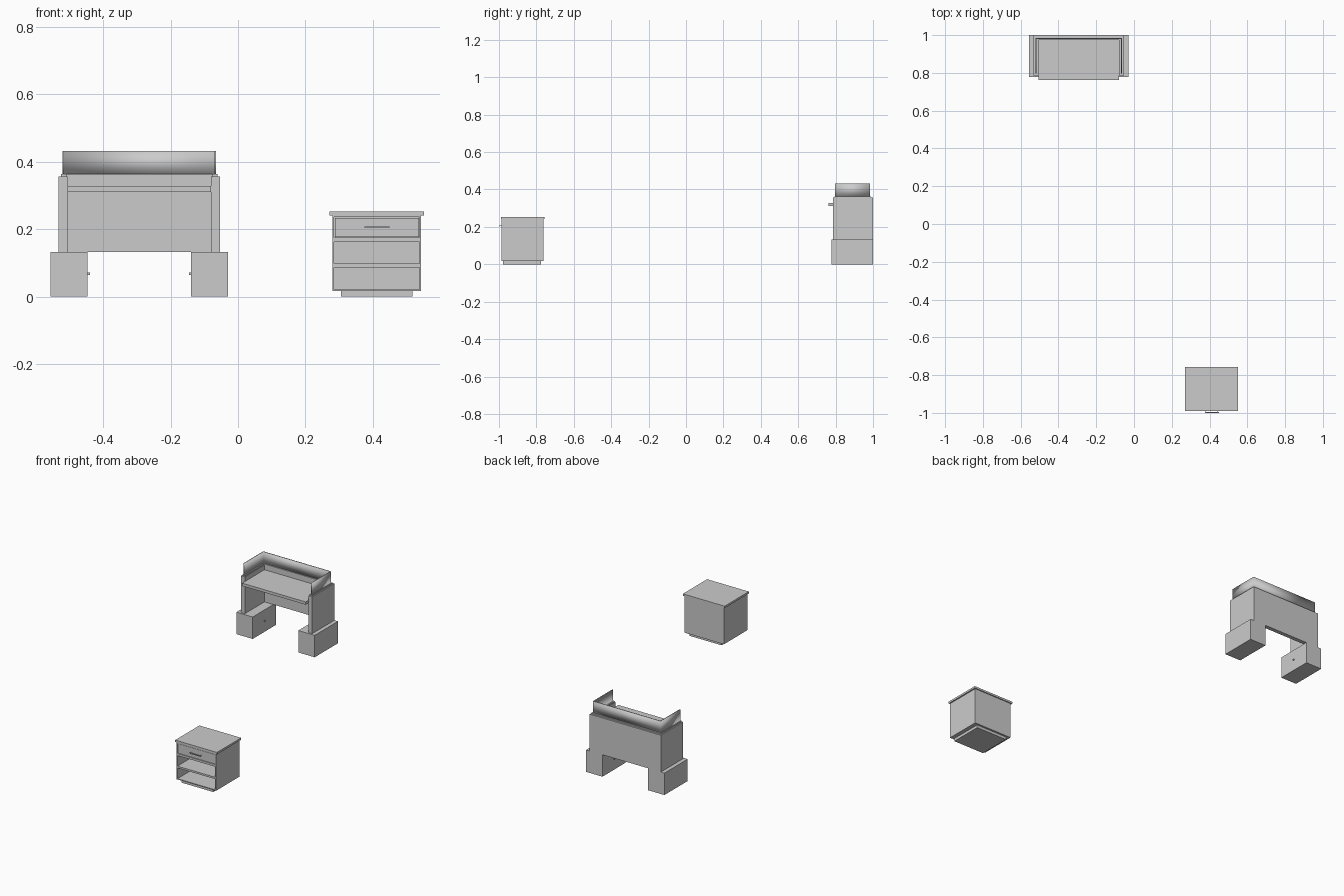
import bpy
import bmesh

cube = bpy.data.objects.get("Cube")
if cube:
    bpy.data.objects.remove(cube, do_unlink=True)

# Single painted finish
GREY = (0.6, 0.6, 0.6, 1.0)
paint = bpy.data.materials.new("grey_paint")
paint.use_nodes = True
paint.diffuse_color = GREY
paint.node_tree.nodes["Principled BSDF"].inputs["Base Color"].default_value = GREY


def finish(name, bm, smooth=False):
    bmesh.ops.recalc_face_normals(bm, faces=bm.faces)
    mesh = bpy.data.meshes.new(name)
    bm.to_mesh(mesh)
    bm.free()
    mesh.materials.append(paint)
    for poly in mesh.polygons:
        poly.use_smooth = smooth
    obj = bpy.data.objects.new(name, mesh)
    bpy.context.collection.objects.link(obj)
    return obj


def box(name, x, y, z):
    """Box from (min, max) ranges on each axis."""
    bm = bmesh.new()
    bmesh.ops.create_cube(bm, size=1)
    for v in bm.verts:
        v.co = [r[0] if c < 0 else r[1] for c, r in zip(v.co, (x, y, z))]
    return finish(name, bm)


def u_wall(name, half, y, z, thick, smooth=False):
    """Three-sided wall, open at the front, centred on the desk."""
    inner = half - thick
    outline = [(-half, y[0]), (-half, y[1]), (half, y[1]), (half, y[0]),
               (inner, y[0]), (inner, y[1] - thick), (-inner, y[1] - thick), (-inner, y[0])]
    bm = bmesh.new()
    face = bm.faces.new([bm.verts.new((DESK_X + px, py, z[0])) for px, py in outline])
    side = bmesh.ops.extrude_face_region(bm, geom=[face])["geom"]
    for v in side:
        if isinstance(v, bmesh.types.BMVert):
            v.co.z = z[1]
    return finish(name, bm, smooth)


# Desk: mirrored pedestals with inward-facing knobs, and side panels
DESK_X = -0.2925
for side, label in ((-1, "right"), (1, "left")):
    def span(a, b):
        return sorted((DESK_X + side * a, DESK_X + side * b))
    box("pedestal_" + label, span(0.153, 0.263), (0.777, 1.0), (0, 0.133))
    box("pedestal_knob_" + label, span(0.147, 0.154), (0.885, 0.893), (0.064, 0.071))
    box("desk_side_" + label, span(0.213, 0.239), (0.787, 1.0), (0.133, 0.356))

# Desk back, worktop and raised gallery
box("desk_back", (DESK_X - 0.213, DESK_X + 0.213), (0.975, 1.0), (0.133, 0.356))
box("worktop", (DESK_X - 0.213, DESK_X + 0.213), (0.762, 0.976), (0.311, 0.328))
u_wall("gallery_moulding", 0.232, (0.793, 0.99), (0.356, 0.363), 0.016)
u_wall("gallery", 0.228, (0.797, 0.985), (0.363, 0.432), 0.005, smooth=True)

# Nightstand carcass
CAB_X = (0.28, 0.543)
CAB_Y = (-0.987, -0.763)
INNER_X = (0.285, 0.538)
box("nightstand_plinth", (0.305, 0.518), (-0.978, -0.775), (0, 0.018))
box("nightstand_top", (0.271, 0.551), (-0.989, -0.757), (0.241, 0.253))
box("nightstand_side_right", (CAB_X[0], INNER_X[0]), CAB_Y, (0.017, 0.241))
box("nightstand_side_left", (INNER_X[1], CAB_X[1]), CAB_Y, (0.017, 0.241))
box("nightstand_back", INNER_X, (-0.769, CAB_Y[1]), (0.017, 0.241))
for name, low, high in (("bottom", 0.017, 0.022), ("lower_shelf", 0.087, 0.098),
                        ("upper_shelf", 0.162, 0.175), ("top_rail", 0.236, 0.241)):
    box("nightstand_" + name, INNER_X, (CAB_Y[0], -0.769), (low, high))

# Drawer with a bar pull on two posts
box("drawer", (0.287, 0.536), (-0.985, -0.78), (0.177, 0.234))
box("drawer_pull", (0.375, 0.449), (-1.0, -0.996), (0.203, 0.208))
for x in (0.378, 0.442):
    box("pull_post", (x, x + 0.004), (-0.997, -0.984), (0.204, 0.207))
